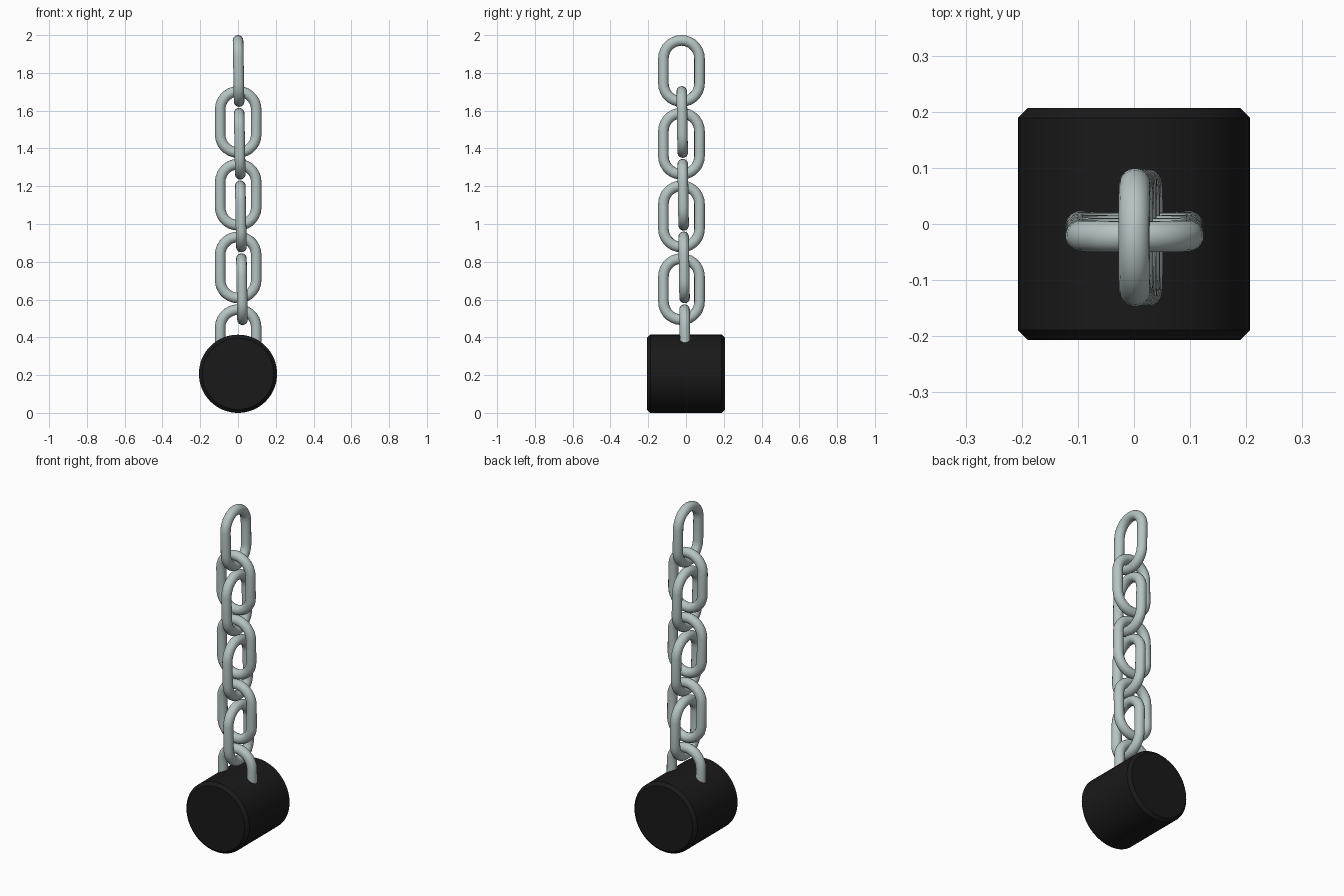
import bpy
from math import sin, cos, pi, radians

if "Cube" in bpy.data.objects:
    bpy.data.objects.remove(bpy.data.objects["Cube"])


def material(name, color):
    m = bpy.data.materials.new(name)
    m.diffuse_color = color
    m.use_nodes = True
    m.node_tree.nodes["Principled BSDF"].inputs["Base Color"].default_value = m.diffuse_color
    return m


STEEL = material("steel", (0.47, 0.55, 0.55, 1))
BLACK = material("black_iron", (0.01, 0.01, 0.01, 1))

TUBE = 0.028        # wire radius
BEND = 0.0955       # centre-line radius of the link ends
STRAIGHT = 0.0665   # half length of the straight sides
ARC = 14            # steps per half circle


def link(name, center, along_x, lean):
    """Closed stadium of round wire, leaning slightly across its plane."""
    points = []
    for start, side in ((0, 1), (pi, -1)):
        for i in range(ARC + 1):
            a = start + pi * i / ARC
            points.append((BEND * cos(a), side * STRAIGHT + BEND * sin(a)))
    curve = bpy.data.curves.new(name, "CURVE")
    curve.dimensions = "3D"
    curve.bevel_depth = TUBE
    curve.bevel_resolution = 6
    spline = curve.splines.new("POLY")
    spline.points.add(len(points) - 1)
    spline.use_cyclic_u = True
    for p, (u, v) in zip(spline.points, points):
        across = -v * lean
        p.co = (u, across, v, 1) if along_x else (across, u, v, 1)
    obj = bpy.data.objects.new(name, curve)
    obj.location = center
    bpy.context.collection.objects.link(obj)
    bpy.ops.object.select_all(action="DESELECT")
    obj.select_set(True)
    bpy.context.view_layer.objects.active = obj
    bpy.ops.object.convert(target="MESH")
    obj = bpy.context.object
    obj.data.materials.clear()
    obj.data.materials.append(STEEL)
    bpy.ops.object.shade_smooth()


# Chain: two interleaved rows of links at right angles, drifting sideways
for i in range(4):
    z = 0.385 * i
    link(f"side_link_{i + 1}", (0.003 + 0.006 * i, -0.024, 1.81 - z), False, 0.018)
    link(f"front_link_{i + 1}", (0.001, -0.020 + 0.005 * i, 1.54 - z), True, 0.015)

# Weight: chamfered cylinder lying along y
bpy.ops.mesh.primitive_cylinder_add(vertices=64, radius=0.207, depth=0.414,
                                    location=(0, 0, 0.207),
                                    rotation=(radians(90), 0, 0))
weight = bpy.context.object
weight.name = "weight"
weight.data.materials.append(BLACK)
bevel = weight.modifiers.new("chamfer", "BEVEL")
bevel.width = 0.018
bevel.segments = 1
bevel.limit_method = "ANGLE"
bevel.angle_limit = radians(40)
bpy.ops.object.modifier_apply(modifier=bevel.name)
bpy.ops.object.shade_smooth_by_angle(angle=radians(30))
